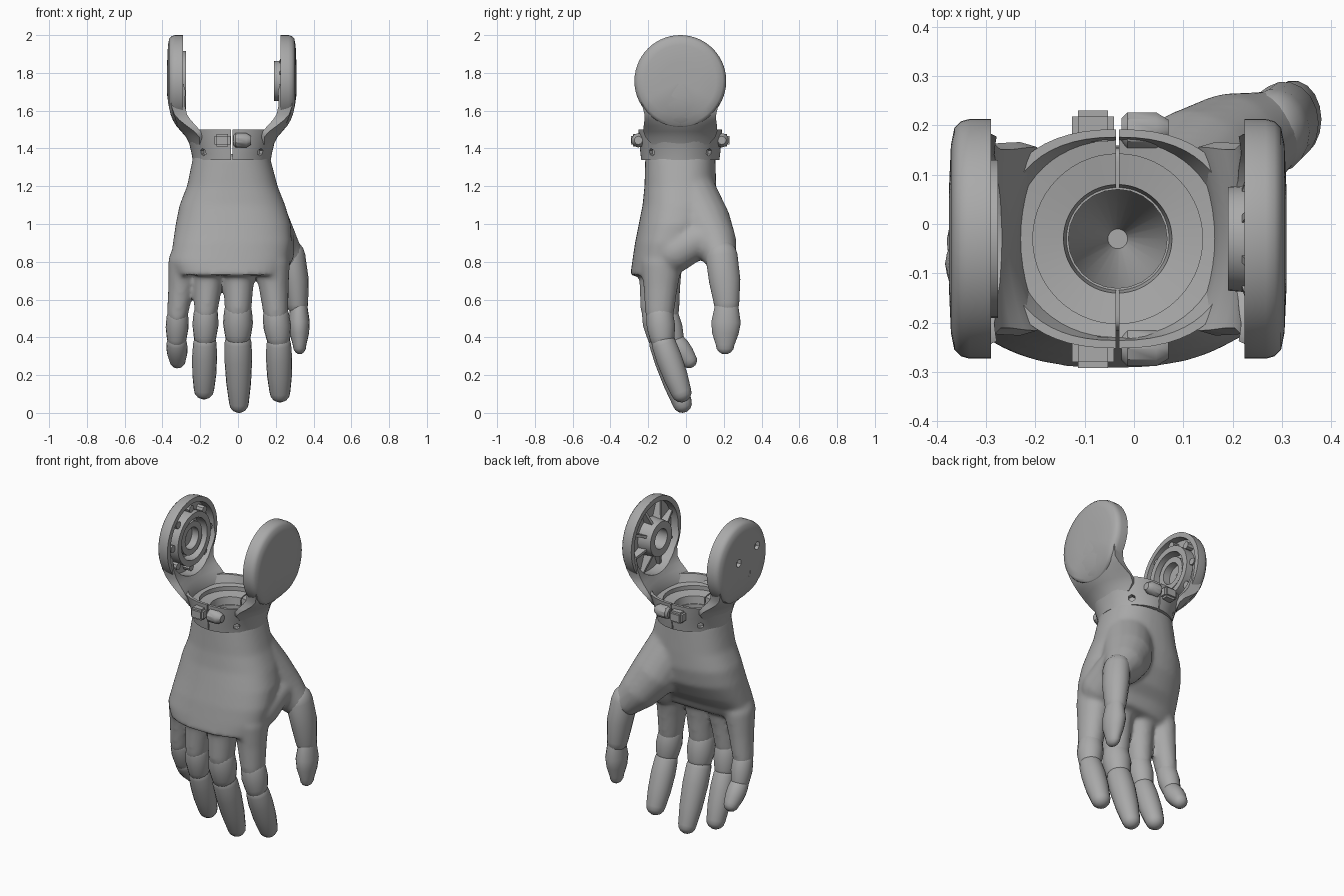
import bpy, bmesh, math
from mathutils import Vector, Matrix

if "Cube" in bpy.data.objects:
    bpy.data.objects.remove(bpy.data.objects["Cube"])

grey = bpy.data.materials.new("matte_grey")
grey.use_nodes = True
COLOUR = (0.4, 0.4, 0.4, 1)
grey.diffuse_color = COLOUR
grey.node_tree.nodes["Principled BSDF"].inputs["Base Color"].default_value = COLOUR

CX, CY = -0.033, -0.03      # axis of the wrist mount
PIVOT_Z = 1.757             # height of the side discs


def finish(name, bm, angle=35):
    bmesh.ops.recalc_face_normals(bm, faces=bm.faces)
    mesh = bpy.data.meshes.new(name)
    bm.to_mesh(mesh)
    bm.free()
    mesh.materials.append(grey)
    ob = bpy.data.objects.new(name, mesh)
    bpy.context.collection.objects.link(ob)
    shade(ob, angle)
    return ob


def select(ob):
    bpy.ops.object.select_all(action='DESELECT')
    ob.select_set(True)
    bpy.context.view_layer.objects.active = ob


def shade(ob, angle):
    select(ob)
    bpy.ops.object.shade_smooth_by_angle(angle=math.radians(angle))


def apply(ob, kind, **settings):
    mod = ob.modifiers.new(kind, kind)
    for key, value in settings.items():
        setattr(mod, key, value)
    select(ob)
    bpy.ops.object.modifier_apply(modifier=mod.name)


def cut(ob, *cutters):
    for cutter in cutters:
        cutter.hide_render = True
        apply(ob, 'BOOLEAN', operation='DIFFERENCE', object=cutter, solver='EXACT')
        bpy.data.objects.remove(cutter)
    shade(ob, 35)


def loft(bm, rings, closed=False):
    """Skin a list of point rings; cap both ends unless closed on itself."""
    loops = [[bm.verts.new(p) for p in ring] for ring in rings]
    n = len(loops[0])
    pairs = list(zip(loops, loops[1:] + loops[:1])) if closed else list(zip(loops, loops[1:]))
    for a, b in pairs:
        for i in range(n):
            bm.faces.new((a[i], a[(i + 1) % n], b[(i + 1) % n], b[i]))
    if not closed:
        bm.faces.new(loops[0])
        bm.faces.new(loops[-1])


def circle(n, power=1.0):
    """Unit circle points; a power below one makes it boxier."""
    angles = [2 * math.pi * i / n for i in range(n)]
    return [tuple(math.copysign(abs(v) ** power, v) for v in (math.cos(a), math.sin(a))) for a in angles]


def lathe(name, profile, matrix, n=48, closed=True):
    """Spin (radius, height) points about local z, then place by matrix."""
    bm = bmesh.new()
    loft(bm, [[matrix @ Vector((r * c, r * s, h)) for c, s in circle(n)] for r, h in profile], closed)
    return finish(name, bm)


def tube(bm, pts, flat=1.0, n=18):
    """Round-ended limb through (x, y, z, radius) points."""
    pos = [Vector(p[:3]) for p in pts]
    rad = [p[3] for p in pts]
    start, end = (pos[0] - pos[1]).normalized(), (pos[-1] - pos[-2]).normalized()
    steps = [math.radians(a) for a in (75, 50, 25)]
    rows = [(pos[0] + start * rad[0] * math.sin(a), rad[0] * math.cos(a), -start) for a in steps]
    for i, p in enumerate(pos):
        rows.append((p, rad[i], (pos[min(i + 1, len(pos) - 1)] - pos[max(i - 1, 0)]).normalized()))
    rows += [(pos[-1] + end * rad[-1] * math.sin(a), rad[-1] * math.cos(a), end) for a in reversed(steps)]
    rings = []
    for p, r, t in rows:
        u = (Vector((1, 0, 0)) - t * t.x).normalized()
        v = t.cross(u)
        rings.append([p + u * r * flat * c + v * r * s for c, s in circle(n)])
    loft(bm, rings)


def box(name, centre, size, bevel=0.0):
    bm = bmesh.new()
    bmesh.ops.create_cube(bm, size=1, matrix=Matrix.Translation(centre) @ Matrix.Diagonal((*size, 1)))
    if bevel:
        bmesh.ops.bevel(bm, geom=bm.edges[:], offset=bevel, segments=2, affect='EDGES')
    return finish(name, bm)


# Fingers: root, first joint, second joint, tip
fingers = {
    "index": [(.18, -.13, .79, .11), (.2, -.14, .53, .077), (.215, -.125, .385, .07), (.222, -.025, .11, .055)],
    "middle": [(.005, -.15, .8, .108), (0, -.16, .55, .082), (0, -.135, .4, .077), (.005, -.02, .052, .052)],
    "ring": [(-.15, -.145, .8, .105), (-.17, -.155, .54, .072), (-.175, -.13, .39, .066), (-.18, -.035, .125, .054)],
    "little": [(-.285, -.115, .8, .098), (-.32, -.1, .52, .064), (-.325, -.06, .38, .057), (-.32, .015, .28, .044)],
}


def mix(a, b, t, swell=1.0):
    p = [x + (y - x) * t for x, y in zip(a, b)]
    return (*p[:3], p[3] * swell)


# Palm, thumb base, web and finger roots fused into one smooth skin
bm = bmesh.new()
# height, centre x, centre y, half width, half depth, rise at the back
sections = [(1.37, -.035, -.03, .2, .185, 0), (1.2, -.03, -.03, .24, .19, 0), (1.1, -.03, -.035, .28, .195, 0),
            (1.0, -.025, -.055, .305, .195, 0), (.9, -.03, -.095, .315, .175, 0), (.8, -.045, -.13, .312, .155, .05),
            (.725, -.045, -.15, .275, .145, .06)]
loft(bm, [[(x + rx * c, y + ry * s, z + rise * max(s, 0)) for c, s in circle(40, .85)]
          for z, x, y, rx, ry, rise in sections])
tube(bm, [(.06, .015, 1.17, .145), (.135, .1, 1.0, .142), (.21, .158, .89, .115), (.262, .182, .83, .09)])
tube(bm, [(.2, .13, .93, .1), (.2, .05, .91, .1), (.19, -.06, .85, .11)])
for root, j1, j2, tip in fingers.values():
    tube(bm, [root, mix(root, j1, .5, .97), j1], .87)
hand = finish("hand", bm)
apply(hand, 'REMESH', mode='VOXEL', voxel_size=.012)
apply(hand, 'SMOOTH', factor=.5, iterations=11)
at_wrist = Matrix.Translation((CX, CY, 0))
cut(hand, lathe("funnel_cutter", [(.1, 1.5), (.1, 1.33), (.02, 1.02)], at_wrist, 24, False))
shade(hand, 50)

# Jointed finger ends
for label, (root, j1, j2, tip) in fingers.items():
    bm = bmesh.new()
    tube(bm, [mix(j1, j2, .1, .95), mix(j1, j2, .5, 1.04), mix(j1, j2, .9, .94)], .96)
    finish(label + "_finger_middle", bm, 60)
    bm = bmesh.new()
    tube(bm, [mix(j2, tip, .08, .95), mix(j2, tip, .35, 1.07), mix(j2, tip, .7, 1.1), tip])
    finish(label + "_finger_tip", bm, 60)

# Thumb
bm = bmesh.new()
tube(bm, [(.285, .188, .83, .086), (.305, .205, .7, .084), (.315, .215, .58, .068)], .83)
finish("thumb_lower", bm, 60)
bm = bmesh.new()
tube(bm, [(.322, .215, .56, .064), (.323, .212, .48, .079), (.325, .208, .42, .071), (.326, .207, .36, .05)], .72)
finish("thumb_tip", bm, 60)

# Wrist cuff: round at the hand, boxier at the rim, with a stepped seat
bm = bmesh.new()
cuff_rows = [(.207, .207, 1.34, 1), (.212, .211, 1.37, 1), (.226, .217, 1.43, .92), (.25, .222, 1.5, .84),
             (.23, .206, 1.5, .84), (.21, .2, 1.455, .95), (.172, .172, 1.45, 1), (.172, .172, 1.425, 1),
             (.11, .11, 1.415, 1), (.1, .1, 1.34, 1)]
loft(bm, [[(CX + rx * c, CY + ry * s, z) for c, s in circle(56, power)] for rx, ry, z, power in cuff_rows], True)
cuff = finish("wrist_cuff", bm)
cutters = [box("split_cutter", (CX, CY, 1.43), (.006, .7, .25))]
for k in range(4):
    turn = Matrix.Rotation(math.radians(45 + 90 * k), 4, 'Z') @ Matrix.Rotation(math.pi / 2, 4, 'Y')
    place = Matrix.Translation((CX, CY, 1.38)) @ turn
    cutters.append(lathe("screw_cutter", [(.02, .19), (.02, .3)], place, 6, False))
cut(cuff, *cutters)

# Clasps across the splits
for label, side, y in (("front", -1, -.26), ("back", 1, .198)):
    box(label + "_clasp_block", (CX - .05, y, 1.443), (.085, .064, .068), .012)
    place = Matrix.Translation((CX + .008, y - .008 * side, 1.443)) @ Matrix.Rotation(math.pi / 2, 4, 'Y')
    lathe(label + "_clasp_pin", [(.026, 0), (.038, .012), (.038, .07), (.022, .095)], place, 10, False)

# Side arms: height, outer face, inner face, half width, bow of the edges
levels = [(1.42, .222, .19, .15, .05), (1.46, .242, .198, .185, .07), (1.49, .268, .206, .196, .07),
          (1.52, .294, .222, .194, .055), (1.55, .312, .238, .19, .035), (1.58, .324, .249, .19, .02),
          (1.63, .335, .257, .202, .014), (1.68, .342, .257, .215, .018), (1.74, .342, .257, .222, .022)]


def outer_limit(z):
    """Reach of the arm's outer face at a height."""
    for low, high in zip(levels, levels[1:]):
        if low[0] <= z < high[0]:
            return low[1] + (high[1] - low[1]) * (z - low[0]) / (high[0] - low[0])
    return levels[-1][1]


# Arms and discs: local z of each disc points outwards
for label, side in (("left", 1), ("right", -1)):
    disc_place = Matrix.Translation((CX, CY, PIVOT_Z)) @ Matrix.Rotation(side * math.pi / 2, 4, 'Y')
    disc = lathe(label + "_disc", [(.213, .257), (.243, .257), (.243, .3), (.238, .318), (.225, .331), (.19, .338),
                                   (.1, .342), (.01, .342), (.01, .305), (.213, .305)], disc_place, 56)
    # Bend the lower rim inwards so that it flows into the arm
    for v in disc.data.vertices:
        v.co.x = CX + side * min(side * (v.co.x - CX), outer_limit(v.co.z))
    lathe(label + "_disc_cap", [(.02, .306), (.02, .342)], disc_place, 24, False)
    bm = bmesh.new()
    rings = []
    for z, outer, inner, half, bow in levels:
        spread = [k / 6 for k in range(-6, 7)]
        ring = [(CX + side * (outer - bow * t * t), CY + half * t, z) for t in spread]
        ring += [(CX + side * (inner - bow * .6 * t * t), CY + half * .95 * t, z) for t in reversed(spread)]
        rings.append(ring)
    loft(bm, rings)
    arm = finish(label + "_arm", bm)
    cut(arm, lathe("recess_cutter", [(.213, .1), (.213, .305)], disc_place, 56, False))

    if side == 1:
        # Small hub braced by tapered ribs
        lathe("left_hub", [(.06, .223), (.105, .223), (.112, .306), (.06, .306)], disc_place, 32)
        for k in range(8):
            bm = bmesh.new()
            spin = disc_place @ Matrix.Rotation(math.pi * (k + .5) / 4, 4, 'Z')
            loft(bm, [[spin @ Vector((r, w, h)) for r, h in ((.1, .25), (.1, .306), (.215, .306), (.215, .285))]
                      for w in (-.008, .008)])
            finish("left_rib", bm)
    else:
        # Bearing ring with a ring of lugs, and open screw holes outside
        lathe("right_bearing", [(.125, .243), (.16, .243), (.16, .306), (.125, .306)], disc_place, 40)
        lathe("right_bearing_core", [(.065, .26), (.1, .26), (.1, .306), (.065, .306)], disc_place, 32)
        for k in range(8):
            spin = disc_place @ Matrix.Rotation(math.pi * k / 4, 4, 'Z')
            lathe("right_lug", [(.022, .262), (.022, .306)],
                  spin @ Matrix.Translation((.18, 0, 0)), 8, False)
        holes = [lathe("hole_cutter", [(.025, .318), (.025, .4)],
                       Matrix.Translation((0, dy, dz)) @ disc_place, 6, False)
                 for dy, dz in ((.05, .02), (-.13, .06), (-.04, -.08))]
        cut(disc, *holes)
